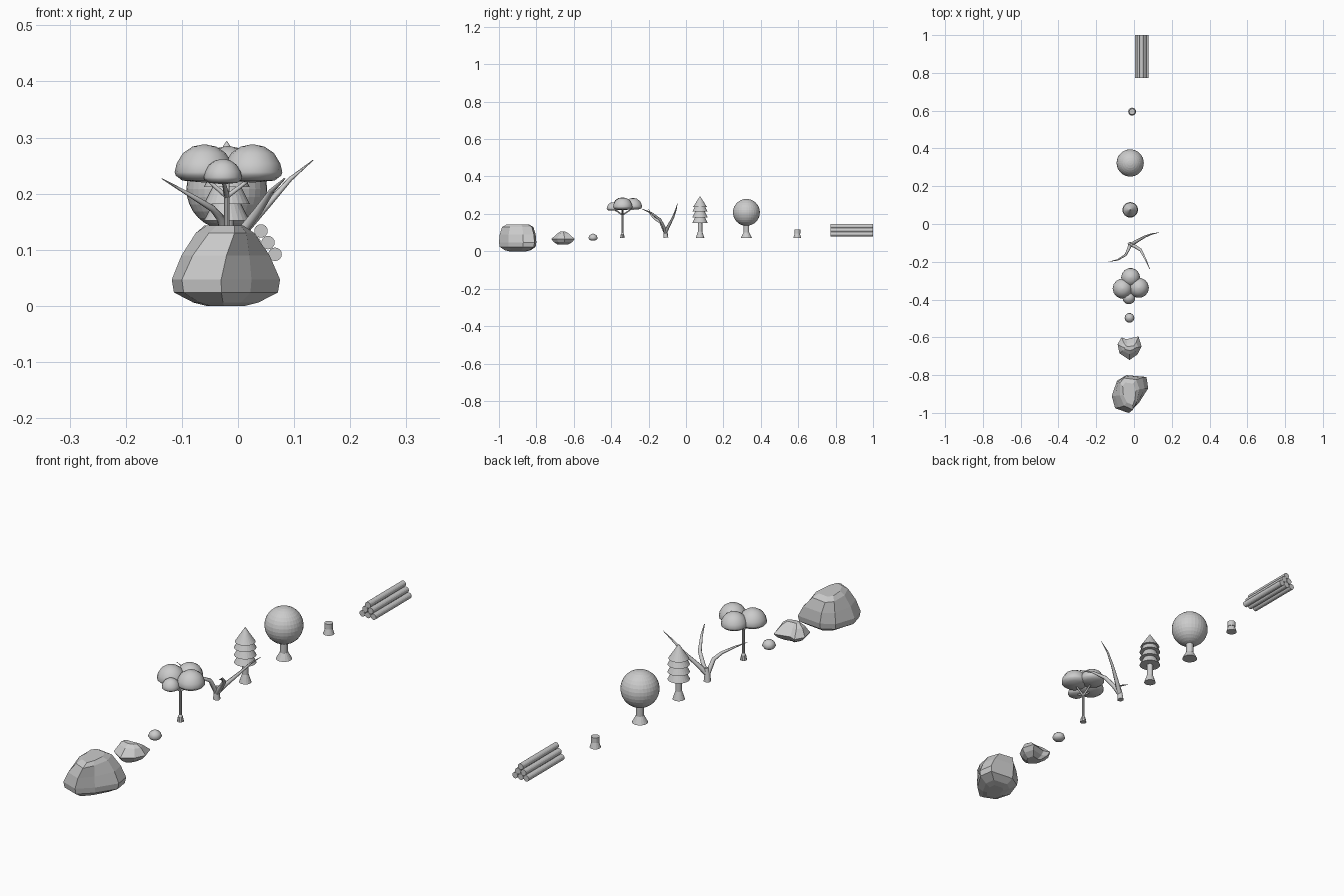
import bpy, bmesh, math

if "Cube" in bpy.data.objects:
    bpy.data.objects.remove(bpy.data.objects["Cube"])


def finish(bm, name, smooth=False):
    bmesh.ops.recalc_face_normals(bm, faces=bm.faces)
    me = bpy.data.meshes.new(name)
    bm.to_mesh(me)
    bm.free()
    ob = bpy.data.objects.new(name, me)
    bpy.context.collection.objects.link(ob)
    if smooth:
        for p in me.polygons:
            p.use_smooth = True
    return ob


def skin(bm, rings):
    """Bridge a stack of closed rings and cap both ends."""
    n = len(rings[0])
    vs = [[bm.verts.new(p) for p in r] for r in rings]
    for a, b in zip(vs, vs[1:]):
        for i in range(n):
            j = (i + 1) % n
            bm.faces.new((a[i], a[j], b[j], b[i]))
    bm.faces.new(vs[0])
    bm.faces.new(vs[-1])


def lathe(name, x, y, profile, n=16, smooth=False):
    bm = bmesh.new()
    skin(bm, [[(x + r * math.cos(math.tau * i / n), y + r * math.sin(math.tau * i / n), z)
               for i in range(n)] for r, z in profile])
    return finish(bm, name, smooth)


def rock(name, cx, cy, outline, levels):
    """Scale an outline per level: (z, x scale, y scale, shear)."""
    bm = bmesh.new()
    skin(bm, [[(cx + (px - cx) * sx - k * (py - cy), cy + (py - cy) * sy, z)
               for px, py in outline] for z, sx, sy, k in levels])
    return finish(bm, name)


def limb(name, pts):
    """Tapered tube through (x, y, z, radius) points."""
    cu = bpy.data.curves.new(name, 'CURVE')
    cu.dimensions = '3D'
    cu.bevel_depth = 1.0
    cu.bevel_resolution = 1
    cu.use_fill_caps = True
    sp = cu.splines.new('POLY')
    sp.points.add(len(pts) - 1)
    for p, (x, y, z, r) in zip(sp.points, pts):
        p.co = (x, y, z, 1)
        p.radius = r
    ob = bpy.data.objects.new(name, cu)
    bpy.context.collection.objects.link(ob)
    bpy.ops.object.select_all(action='DESELECT')
    ob.select_set(True)
    bpy.context.view_layer.objects.active = ob
    bpy.ops.object.convert(target='MESH')


# Rocks, large to small
rock("large_rock", -.022, -.898,
     [(.075, -.87), (.066, -.81), (-.04, -.80), (-.09, -.83),
      (-.118, -.91), (-.10, -.975), (-.03, -1.0), (.024, -.95)],
     [(0, .35, .45, 0), (.006, .6, .7, 0), (.024, .96, .96, 0), (.047, 1, 1, 0),
      (.09, .83, .96, .08), (.13, .58, .84, .2), (.143, .38, .6, .18)])
rock("medium_rock", -.023, -.658,
     [(.04, -.648), (.024, -.595), (-.04, -.61), (-.066, -.60),
      (-.087, -.637), (-.077, -.685), (-.024, -.72), (.019, -.69)],
     [(.036, .45, .45, 0), (.05, .8, .8, 0), (.066, 1, 1, 0),
      (.094, .72, .5, 0), (.106, .45, .2, 0)])
lathe("small_rock", -.024, -.497,
      [(.008, .057), (.019, .061), (.026, .07), (.021, .084), (.012, .091), (.003, .094)], 10, True)

# Flat-topped tree
lathe("umbrella_trunk", -.02, -.34,
      [(.013, .072), (.009, .092), (.0055, .098), (.005, .205)], 10)
dome = [(.03, 0), (.74, .05), (.96, .18), (1, .27), (.93, .5), (.72, .77), (.4, .94), (.03, 1)]
for i, (x, y, r, z, h) in enumerate([(-.06, -.342, .053, .22, .068), (.026, -.338, .053, .22, .068),
                                     (-.018, -.283, .05, .222, .063), (-.027, -.391, .034, .217, .045)]):
    lathe(f"umbrella_canopy_{i}", x, y, [(r * a, z + h * b) for a, b in dome], 14, True)
    limb(f"umbrella_branch_{i}", [(-.02, -.34, .195, .005),
                                  ((x - .02) / 2, (y - .34) / 2, .212, .004), (x, y, z + .01, .003)])

# Bare tree
limb("bare_trunk", [(-.02, -.108, .073, .014), (-.019, -.109, .1, .011), (-.014, -.11, .125, .009)])
limb("bare_branch_back", [(-.018, -.11, .1, .01), (.008, -.095, .132, .009), (.055, -.068, .183, .006),
                          (.093, -.053, .226, .004), (.134, -.045, .26, .0007)])
limb("bare_branch_left", [(-.019, -.11, .1, .01), (-.03, -.135, .155, .008), (-.045, -.165, .173, .006),
                          (-.086, -.19, .198, .004), (-.136, -.2, .227, .0007)])
limb("bare_branch_front", [(-.018, -.11, .1, .01), (.005, -.118, .13, .009), (.035, -.138, .168, .008),
                           (.06, -.185, .205, .005), (.083, -.237, .227, .0015)])

# Conifer: trunk, three skirts and a pointed top
lathe("conifer_trunk", -.02, .075, [(.023, .072), (.012, .105), (.012, .155)])
for i in range(3):
    z = .152 + i * .03
    lathe(f"conifer_skirt_{i}", -.02, .075, [(.041, z), (.025, z + .031)], 24)
lathe("conifer_top", -.02, .075, [(.038, .236), (.0005, .294)], 24)

# Round tree
lathe("round_trunk", -.02, .323, [(.03, .072), (.015, .1), (.015, .15)])
lathe("round_canopy", -.02, .323,
      [(.072 * max(math.sin(math.pi * i / 16), .005), .208 - .072 * math.cos(math.pi * i / 16))
       for i in range(17)], 32)

# Stump
lathe("stump_base", -.01, .595, [(.021, .072), (.012, .1)])
lathe("stump_top", -.01, .595, [(.016, .095), (.016, .116)])

# Pyramid of six logs
for row in range(3):
    for k in range(3 - row):
        x, z = .016 + .025 * k + .0125 * row, .092 + .0208 * row
        bm = bmesh.new()
        skin(bm, [[(x + .012 * math.cos(math.tau * i / 16), y, z + .012 * math.sin(math.tau * i / 16))
                   for i in range(16)] for y in (.772, 1.0)])
        finish(bm, f"log_{row}_{k}")
